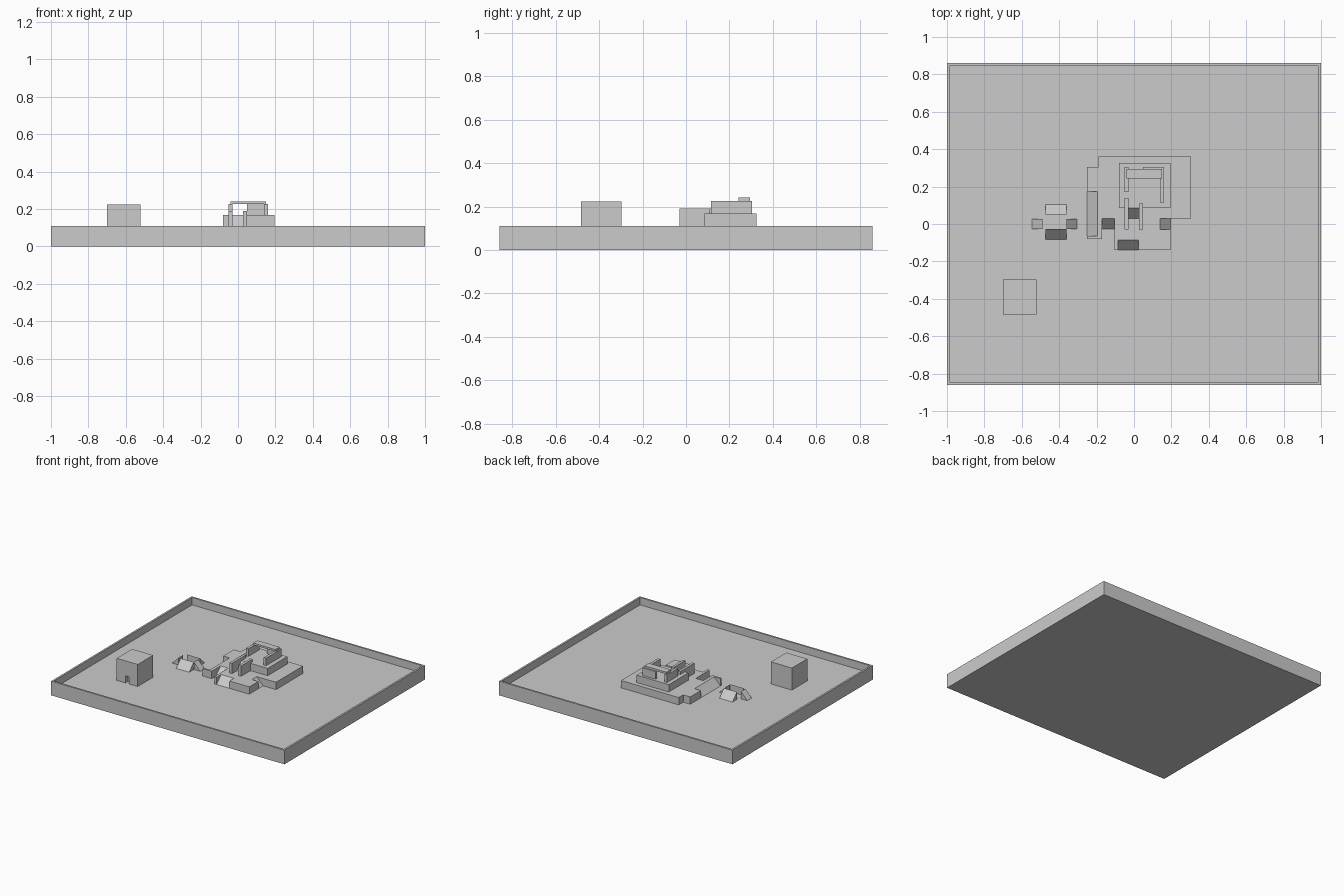
import bpy
import bmesh
from mathutils import Vector

if "Cube" in bpy.data.objects:
    bpy.data.objects.remove(bpy.data.objects["Cube"])

GREY = bpy.data.materials.new("stone_grey")
GREY.diffuse_color = (0.6, 0.6, 0.6, 1)
GREY.use_nodes = True
GREY.node_tree.nodes["Principled BSDF"].inputs["Base Color"].default_value = GREY.diffuse_color

# Storey heights
FLOOR, DECK, UPPER, WALL, ROOF = 0.053, 0.11, 0.167, 0.226, 0.241


def finish(name, bm):
    bmesh.ops.recalc_face_normals(bm, faces=bm.faces)
    mesh = bpy.data.meshes.new(name)
    bm.to_mesh(mesh)
    bm.free()
    mesh.materials.append(GREY)
    ob = bpy.data.objects.new(name, mesh)
    bpy.context.collection.objects.link(ob)
    return ob


def prism(name, points, sweep):
    """Extrude a closed 3D outline along the sweep vector."""
    bm = bmesh.new()
    face = bm.faces.new([bm.verts.new(p) for p in points])
    ext = bmesh.ops.extrude_face_region(bm, geom=[face], use_keep_orig=True)
    moved = [v for v in ext["geom"] if isinstance(v, bmesh.types.BMVert)]
    bmesh.ops.translate(bm, verts=moved, vec=Vector(sweep))
    return finish(name, bm)


def box(name, x0, x1, y0, y1, z0, z1):
    outline = [(x0, y0, z0), (x1, y0, z0), (x1, y1, z0), (x0, y1, z0)]
    return prism(name, outline, (0, 0, z1 - z0))


def ramp(name, x0, x1, y0, y1, z0, z1, down):
    """Solid wedge that slopes down towards the given side."""
    if down in ("+x", "-x"):
        low, high = (x1, x0) if down == "+x" else (x0, x1)
        outline = [(low, y0, z0), (high, y0, z0), (high, y0, z1)]
        return prism(name, outline, (0, y1 - y0, 0))
    low, high = (y1, y0) if down == "+y" else (y0, y1)
    outline = [(x0, low, z0), (x0, high, z0), (x0, high, z1)]
    return prism(name, outline, (x1 - x0, 0, 0))


# Tray with a thin raised rim
bm = bmesh.new()
bmesh.ops.create_cube(bm, size=1)
for v in bm.verts:
    v.co = (v.co.x * 2, v.co.y * 1.72, (v.co.z + 0.5) * DECK)
top = max(bm.faces, key=lambda f: f.calc_center_median().z)
bmesh.ops.inset_region(bm, faces=[top], thickness=0.02)
ext = bmesh.ops.extrude_face_region(bm, geom=[top])
sunk = [v for v in ext["geom"] if isinstance(v, bmesh.types.BMVert)]
bmesh.ops.translate(bm, verts=sunk, vec=(0, 0, FLOOR - DECK))
if top.is_valid:
    bmesh.ops.delete(bm, geom=[top], context='FACES_ONLY')
finish("tray", bm)

# Small hut with a doorway recessed into its front
hut_top, door_top, yf, yw = 0.224, 0.108, -0.485, -0.455
box("hut_body", -0.70, -0.52, yw, -0.297, FLOOR, hut_top)
front = [(-0.70, FLOOR), (-0.625, FLOOR), (-0.625, door_top), (-0.595, door_top),
         (-0.595, FLOOR), (-0.52, FLOOR), (-0.52, hut_top), (-0.70, hut_top)]
prism("hut_front", [(x, yf, z) for x, z in front], (0, yw - yf, 0))

# Lower deck with notches for its ramps
deck = [(-0.25, -0.08), (-0.17, -0.08), (-0.17, 0.03), (-0.105, 0.03),
        (-0.105, -0.14), (-0.085, -0.14), (-0.085, -0.085), (0.025, -0.085),
        (0.025, -0.14), (0.195, -0.14), (0.195, -0.03), (0.14, -0.03),
        (0.14, 0.03), (0.305, 0.03), (0.305, 0.36), (-0.19, 0.36),
        (-0.19, 0.305), (-0.25, 0.305), (-0.25, 0.175), (-0.195, 0.175),
        (-0.195, -0.065), (-0.25, -0.065)]
prism("lower_deck", [(x, y, FLOOR) for x, y in deck], (0, 0, DECK - FLOOR))
ramp("front_ramp", -0.085, 0.025, -0.14, -0.085, FLOOR, DECK, "-y")
ramp("corner_ramp", -0.17, -0.105, -0.027, 0.03, FLOOR, DECK, "-y")
ramp("right_ramp", 0.14, 0.195, -0.03, 0.03, FLOOR, DECK, "+x")
ramp("left_ramp", -0.25, -0.195, -0.065, 0.175, FLOOR, DECK, "-x")

# Upper deck with its ramp and flanking parapets
box("upper_deck", -0.08, 0.195, 0.085, 0.325, DECK, UPPER)
ramp("upper_ramp", -0.03, 0.027, 0.03, 0.085, DECK, UPPER, "-y")
box("left_parapet", -0.05, -0.03, -0.03, 0.14, DECK, 0.19)
box("right_parapet", 0.027, 0.047, -0.03, 0.11, DECK, 0.19)

# Walls and roof slab of the top room
box("left_wall", -0.05, -0.03, 0.17, 0.305, UPPER, WALL)
box("right_wall", 0.14, 0.16, 0.115, 0.285, UPPER, WALL)
box("back_wall", 0.047, 0.16, 0.285, 0.305, UPPER, WALL)
box("roof_slab", -0.04, 0.15, 0.243, 0.295, WALL, ROOF)

# Ring of four loose ramps
ramp("loose_ramp_left", -0.545, -0.49, -0.027, 0.027, FLOOR, DECK, "-x")
ramp("loose_ramp_right", -0.36, -0.305, -0.027, 0.027, FLOOR, DECK, "+x")
ramp("loose_ramp_front", -0.472, -0.36, -0.083, -0.028, FLOOR, DECK, "-y")
ramp("loose_ramp_back", -0.472, -0.36, 0.05, 0.105, FLOOR, DECK, "+y")
